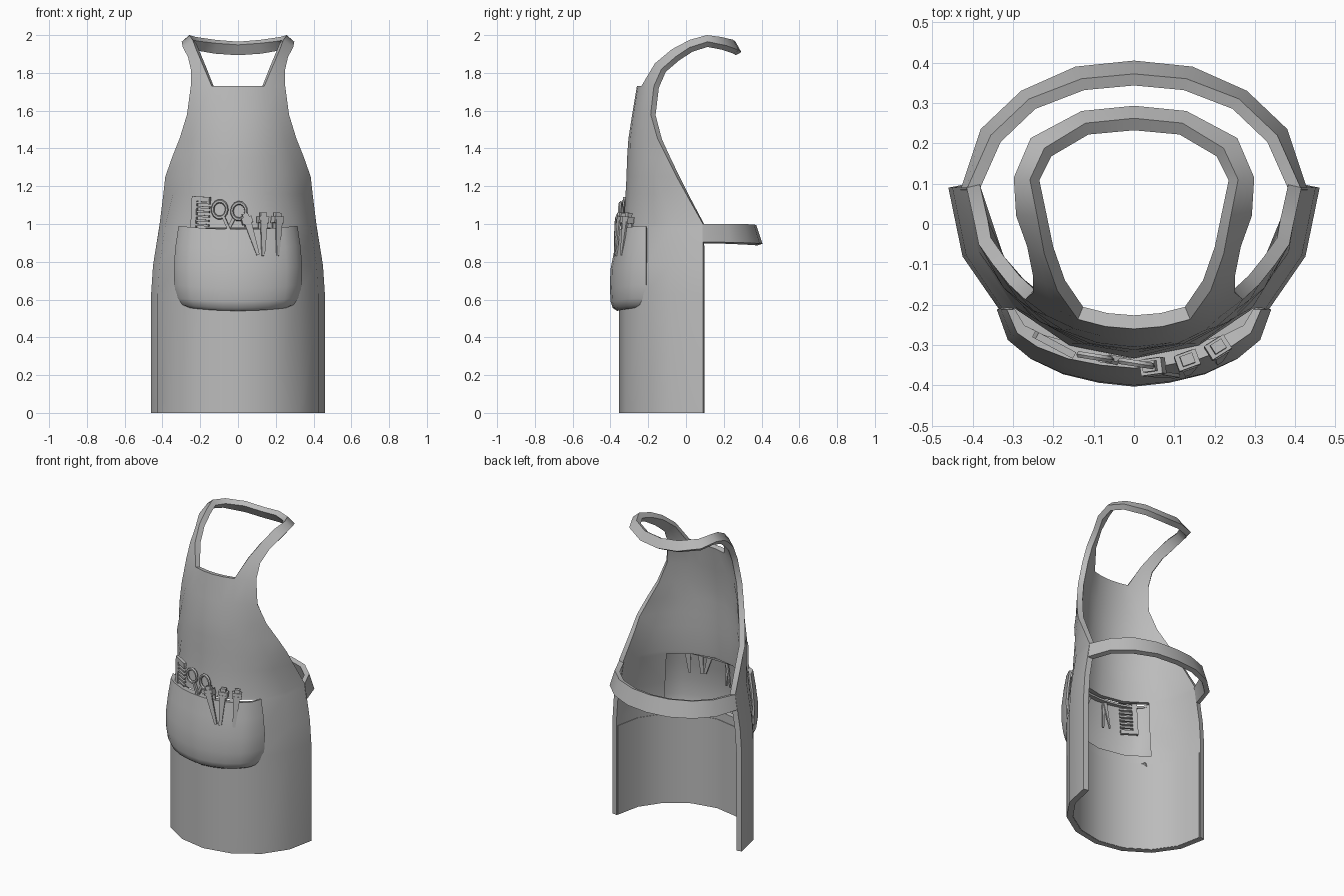
import bpy, math
from mathutils import Matrix, Vector

if "Cube" in bpy.data.objects:
    bpy.data.objects.remove(bpy.data.objects["Cube"])

cloth = bpy.data.materials.new("plain_grey")
cloth.diffuse_color = (0.5, 0.5, 0.5, 1)
cloth.use_nodes = True
cloth.node_tree.nodes["Principled BSDF"].inputs["Base Color"].default_value = cloth.diffuse_color


def make(name, verts, faces, thick=0, smooth=40):
    """Mesh object, optionally thickened inwards, with sharp rims."""
    me = bpy.data.meshes.new(name)
    me.from_pydata(verts, [], faces)
    me.materials.append(cloth)
    ob = bpy.data.objects.new(name, me)
    bpy.context.collection.objects.link(ob)
    bpy.ops.object.select_all(action='DESELECT')
    bpy.context.view_layer.objects.active = ob
    ob.select_set(True)
    if thick:
        m = ob.modifiers.new("thickness", 'SOLIDIFY')
        m.thickness, m.offset, m.use_even_offset = thick, -1, True
        bpy.ops.object.modifier_apply(modifier=m.name)
    bpy.ops.object.shade_smooth_by_angle(angle=math.radians(smooth))
    return ob


def grid_faces(rows, cols, skip=lambda i, j: False):
    return [(i * cols + j, i * cols + j + 1, (i + 1) * cols + j + 1, (i + 1) * cols + j)
            for i in range(rows - 1) for j in range(cols - 1) if not skip(i, j)]


def section(z, w, front, back, angle):
    """Nine points of an elliptic arc, from left to right."""
    a = math.radians(angle)
    return [(w * math.sin(a * t / 4) / math.sin(a),
             front + (back - front) * (1 - math.cos(a * t / 4)) / (1 - math.cos(a)), z)
            for t in range(-4, 5)]


def mirrored(half):
    """Complete a loop of stations that ends on the centre plane."""
    return half + [[(-x, y, z) for x, y, z in s] for s in reversed(half[:-1])]


# apron body: height, half width, front y, edge y, arc angle
body = [(0, .46, -.355, .09, 90), (.63, .46, -.355, .09, 90), (.78, .45, -.35, .09, 90),
        (.98, .418, -.333, .09, 90), (1.0, .415, -.33, .09, 90), (1.16, .395, -.32, 0, 77),
        (1.25, .385, -.315, -.05, 69), (1.35, .35, -.312, -.10, 62), (1.45, .31, -.305, -.15, 56),
        (1.58, .27, -.285, -.187, 50), (1.73, .25, -.26, -.17, 52)]
verts = [p for row in body for p in section(*row)]
# the pocket area is open behind
faces = grid_faces(len(body), 9, lambda i, j: i in (1, 2) and 2 <= j <= 5)

# neck strap grows out of the top corners of the bib
strap = [[(.19, -.165, 1.85), (.25, -.13, 1.82)], [(.222, -.075, 1.925), (.265, -.055, 1.885)],
         [(.24, .02, 1.975), (.292, .02, 1.935)], [(.258, .11, 2.0), (.298, .115, 1.965)],
         [(.222, .188, 1.99), (.256, .213, 1.945)], [(.12, .25, 1.975), (.13, .28, 1.92)],
         [(0, .262, 1.965), (0, .293, 1.91)]]
top = (len(body) - 1) * 9
ids = [[top + 6, top + 7, top + 8]]
for a, b in mirrored(strap):
    n = len(verts)
    verts += [a, tuple((Vector(a) + Vector(b)) / 2), b]
    ids.append([n, n + 1, n + 2])
ids.append([top + 2, top + 1, top])
for s, t in zip(ids, ids[1:]):
    for k in (0, 1):
        faces.append((s[k + 1], t[k + 1], t[k], s[k]))
make("apron_body", verts, faces, .034, 45)

# thin inner lining of the skirt
lining = [(.001, .429, -.324, .088, 90), (.575, .429, -.324, .088, 90)]
make("skirt_lining", [p for r in lining for p in section(*r)], grid_faces(2, 9), .007)

# waist belt
belt = mirrored([[(.415, .085, 1.0), (.43, .085, .905)], [(.355, .22, 1.0), (.38, .235, .903)],
                 [(.26, .31, 1.0), (.28, .33, .90)], [(.13, .36, .997), (.145, .39, .897)],
                 [(0, .372, .995), (0, .405, .895)]])
make("waist_belt", [p for s in belt for p in s],
     [(2 * k + 1, 2 * k + 3, 2 * k + 2, 2 * k) for k in range(len(belt) - 1)], .03)

# pocket: height, half width, front y
rows = [(.56, .26, -.335), (.54, .275, -.365), (.555, .305, -.388), (.59, .325, -.399),
        (.66, .337, -.403), (.76, .34, -.40), (.87, .33, -.378), (.972, .315, -.357),
        (.966, .295, -.31)]
plan = [(0, 0), (.26, .05), (.52, .16), (.76, .36), (.92, .6), (1, 1)]
plan = [(-u, d) for u, d in reversed(plan[1:])] + plan
make("pocket", [(u * w, f + d * (-.212 - f), z + .018 * u * u) for z, w, f in rows for u, d in plan],
     grid_faces(len(rows), len(plan)), .012, 50)


# ---- tools ----
def prism(outline, depth, y=0):
    """Extrude an x/z outline along y."""
    n = len(outline)
    v = [(x, y - depth / 2, z) for x, z in outline] + [(x, y + depth / 2, z) for x, z in outline]
    f = [tuple(range(n)), tuple(range(2 * n - 1, n - 1, -1))]
    f += [(i + n, (i + 1) % n + n, (i + 1) % n, i) for i in range(n)]
    return v, f


def bar(x0, x1, z0, z1, depth, y=0):
    return prism([(x0, z0), (x1, z0), (x1, z1), (x0, z1)], depth, y)


def ring(cx, cz, r, tube, n=14, m=6):
    v, f = [], []
    for i in range(n):
        a = 2 * math.pi * i / n
        for j in range(m):
            b = 2 * math.pi * j / m
            q = r + tube * math.cos(b)
            v.append((cx + q * math.cos(a), tube * math.sin(b), cz + q * 1.15 * math.sin(a)))
            f.append((i * m + j, (i + 1) % n * m + j,
                      (i + 1) % n * m + (j + 1) % m, i * m + (j + 1) % m))
    return v, f


def tool(name, parts, loc, turn, lean=0, pitch=0):
    v, f = [], []
    for pv, pf in parts:
        f += [tuple(i + len(v) for i in q) for q in pf]
        v += pv
    ob = make(name, v, f, 0, 30)
    ob.matrix_world = (Matrix.Translation(loc) @ Matrix.Rotation(math.radians(turn), 4, 'Z')
                       @ Matrix.Rotation(math.radians(lean), 4, 'Y')
                       @ Matrix.Rotation(math.radians(pitch), 4, 'X'))


# comb with teeth to one side
comb = [bar(-.055, -.025, -.18, .18, .018), bar(-.025, .05, .155, .18, .018),
        bar(-.025, .05, -.18, -.155, .018)]
comb += [bar(-.025, .05, z, z + .011, .014) for z in [-.14 + .0235 * i for i in range(13)]]
tool("comb", comb, (-.20, -.298, .965), -28, 3)

# scissors: ring handles, crossed shanks and blades
scissors = []
for s in (-1, 1):
    scissors += [ring(.052 * s, .108, .038, .009),
                 prism([(.03 * s - .009, .075), (-.004 - .006 * s, 0),
                        (.014 - .006 * s, 0), (.03 * s + .009, .075)], .014, .004 * s),
                 prism([(-.012, .01), (-.02 * s - .004, -.17), (-.02 * s + .004, -.17),
                        (.012, .01)], .010, .004 * s)]
tool("scissors", scissors, (-.055, -.336, .965), -9, 5)

# hair clips gripping the pocket rim
for i, (x, y, turn, lean) in enumerate([(.07, -.356, 8, -17), (.13, -.345, 20, 3),
                                        (.205, -.315, 32, 5)]):
    clip = [bar(-.028, .028, .06, .095, .04), bar(-.016, .016, .095, .115, .026)]
    for dy in (-.018, .018):
        clip.append(prism([(-.008, -.115), (.008, -.115), (.02, .075), (-.02, .075)], .009, dy))
    tool("hair_clip_%d" % (i + 1), clip, (x, y, .945), turn, lean, -4)
